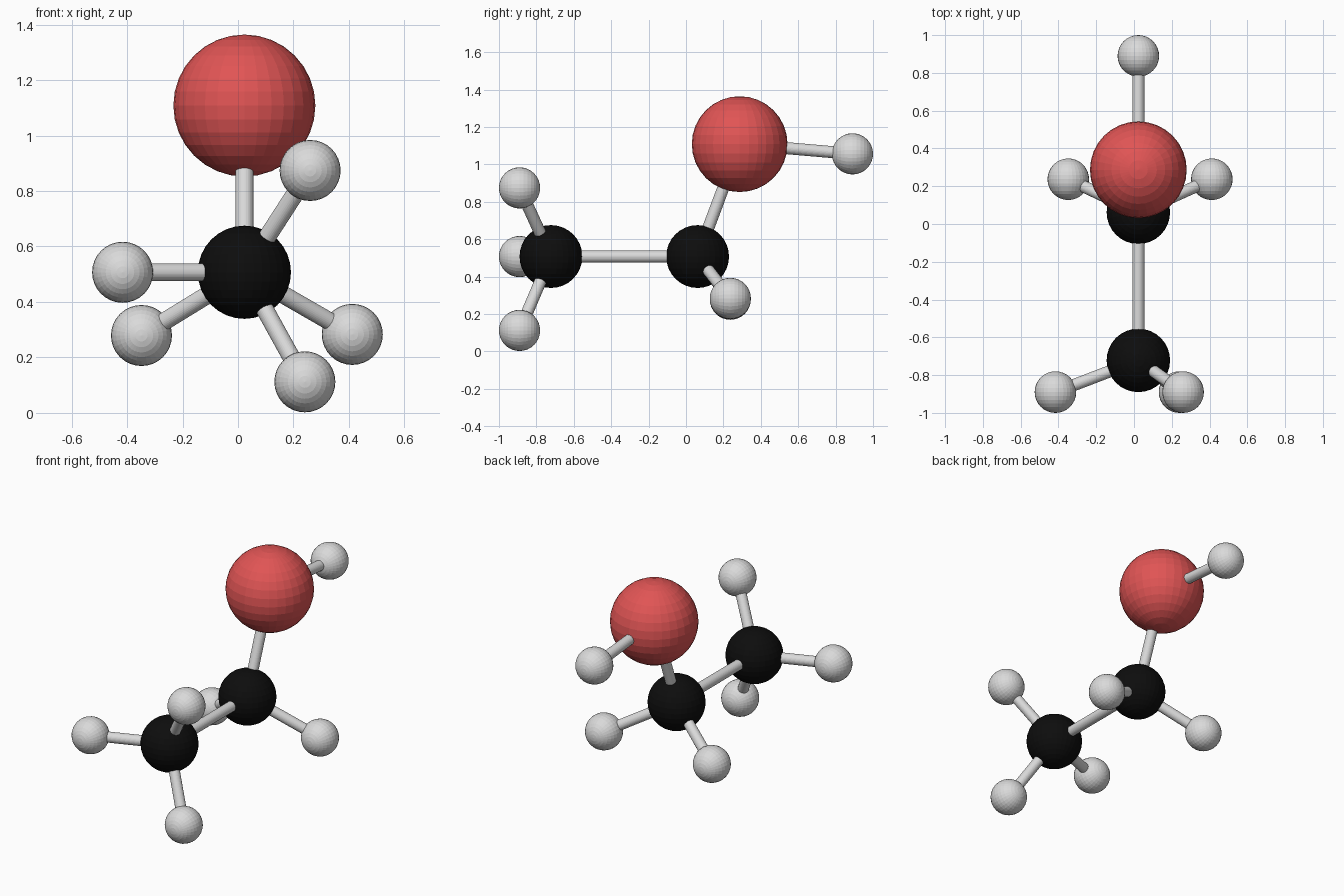
import bpy, math
from mathutils import Vector

if "Cube" in bpy.data.objects:
    bpy.data.objects.remove(bpy.data.objects["Cube"])


def material(name, rgb):
    m = bpy.data.materials.new(name)
    m.diffuse_color = (*rgb, 1.0)
    m.use_nodes = True
    m.node_tree.nodes["Principled BSDF"].inputs["Base Color"].default_value = m.diffuse_color
    return m


RED = material("red", (0.75, 0.09, 0.09))
BLACK = material("black", (0.004, 0.004, 0.004))
GREY = material("light grey", (0.70, 0.70, 0.70))


def ball(name, centre, radius, mat, pole_y=False):
    """Faceted ball, poles along z or along y."""
    bpy.ops.mesh.primitive_uv_sphere_add(
        segments=32, ring_count=16, radius=radius, location=centre,
        rotation=(math.pi / 2 if pole_y else 0, 0, 0))
    ob = bpy.context.object
    ob.name = name
    ob.data.materials.append(mat)


def rod(name, a, b, radius=0.032):
    """Round rod joining two ball centres."""
    a, b = Vector(a), Vector(b)
    d = b - a
    bpy.ops.mesh.primitive_cylinder_add(
        vertices=32, radius=radius, depth=d.length, location=(a + b) / 2)
    ob = bpy.context.object
    ob.name = name
    ob.rotation_euler = d.to_track_quat('Z', 'Y').to_euler()
    ob.data.materials.append(GREY)


# Large balls
front_centre = (0.023, -0.722, 0.507)
rear_centre = (0.023, 0.062, 0.507)
red_centre = (0.023, 0.287, 1.108)
ball("front_black_ball", front_centre, 0.168, BLACK)
ball("rear_black_ball", rear_centre, 0.168, BLACK)
ball("red_ball", red_centre, 0.256, RED)
rod("spine_rod", front_centre, rear_centre)
rod("red_ball_rod", rear_centre, red_centre)

# Small outer balls, each on its own rod
groups = [
    ("front", front_centre, [(0.26, -0.89, 0.874), (-0.416, -0.89, 0.507),
                             (0.241, -0.89, 0.112)]),
    ("rear", rear_centre, [(-0.348, 0.237, 0.279), (0.412, 0.237, 0.283)]),
    ("top", red_centre, [(0.023, 0.89, 1.056)]),
]
for label, hub, ends in groups:
    for i, end in enumerate(ends, 1):
        ball(f"{label}_small_ball_{i}", end, 0.11, GREY, pole_y=True)
        rod(f"{label}_small_rod_{i}", hub, end)
